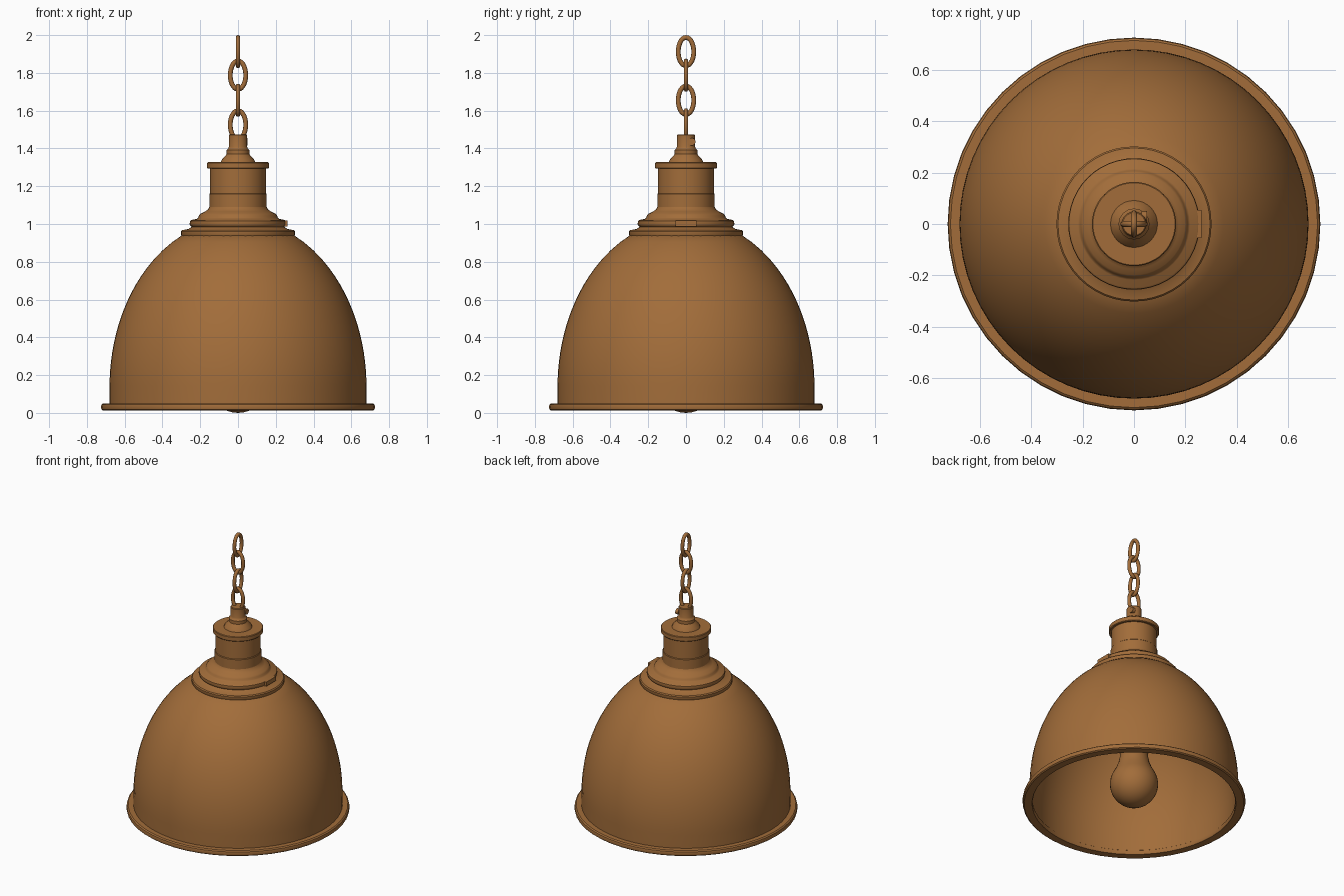
import bpy, bmesh, math
from mathutils import Matrix, Vector

if "Cube" in bpy.data.objects:
    bpy.data.objects.remove(bpy.data.objects["Cube"])

bronze = bpy.data.materials.new("aged bronze")
bronze.diffuse_color = (0.36, 0.152, 0.042, 1)
bronze.use_nodes = True
bronze.node_tree.nodes["Principled BSDF"].inputs["Base Color"].default_value = bronze.diffuse_color


def finish(name, bm, angle=35):
    bmesh.ops.remove_doubles(bm, verts=bm.verts, dist=1e-5)
    bmesh.ops.recalc_face_normals(bm, faces=bm.faces)
    me = bpy.data.meshes.new(name)
    bm.to_mesh(me)
    bm.free()
    me.materials.append(bronze)
    ob = bpy.data.objects.new(name, me)
    bpy.context.collection.objects.link(ob)
    bpy.ops.object.select_all(action='DESELECT')
    ob.select_set(True)
    bpy.context.view_layer.objects.active = ob
    bpy.ops.object.shade_smooth_by_angle(angle=math.radians(angle))
    return ob


def lathe(name, profile, steps=48, closed=False):
    """Spin (radius, z) points around the z axis."""
    bm = bmesh.new()
    vs = [bm.verts.new((r, 0, z)) for r, z in profile]
    pairs = list(zip(vs, vs[1:])) + ([(vs[-1], vs[0])] if closed else [])
    edges = [bm.edges.new(p) for p in pairs]
    bmesh.ops.spin(bm, geom=vs + edges, cent=(0, 0, 0), axis=(0, 0, 1),
                   angle=math.tau, steps=steps, use_duplicate=False)
    return finish(name, bm)


def chain_link(name, z, in_yz, tube=0.0125, half_w=0.041, half_h=0.075, n=28, m=10):
    """Oval ring standing upright in the xz or yz plane."""
    bm = bmesh.new()
    rings = []
    for i in range(n):
        a = math.tau * i / n
        c = Vector((half_w * math.cos(a), 0, half_h * math.sin(a)))
        out = Vector((math.cos(a) / half_w, 0, math.sin(a) / half_h)).normalized()
        rings.append([bm.verts.new(c + tube * (out * math.cos(b) + Vector((0, math.sin(b), 0))))
                      for b in (math.tau * j / m for j in range(m))])
    for i in range(n):
        for j in range(m):
            r, s, k = rings[i], rings[(i + 1) % n], (j + 1) % m
            bm.faces.new((r[j], s[j], s[k], r[k]))
    mat = Matrix.Translation((0, 0, z))
    if in_yz:
        mat = mat @ Matrix.Rotation(math.pi / 2, 4, 'Z')
    bm.transform(mat)
    return finish(name, bm, 60)


def screw(name, centre, radius, depth):
    """Short cylinder lying along x."""
    bm = bmesh.new()
    bmesh.ops.create_cone(bm, cap_ends=True, segments=20, radius1=radius, radius2=radius,
                          depth=depth, matrix=Matrix.Translation(centre) @
                          Matrix.Rotation(math.pi / 2, 4, 'Y'))
    return finish(name, bm)


# Domed shade: thin shell with an outer and an inner wall
def dome(r, h, top):
    arc = [(0.14 + (top - 0.14) * i / 18) for i in range(19)]
    return [(r, 0.03)] + [(r * math.sqrt(1 - ((z - 0.14) / h) ** 2), z) for z in arc]


outer, inner = dome(0.68, 0.89, 0.95), dome(0.664, 0.875, 0.935)
lathe("shade", outer + [(0, 0.95), (0, 0.935)] + inner[::-1], 64, closed=True)

# Rolled rim around the shade opening
lathe("shade_rim", [(0.664, 0.012), (0.715, 0.012), (0.723, 0.018), (0.726, 0.031),
                    (0.723, 0.044), (0.715, 0.051), (0.675, 0.051), (0.66, 0.04),
                    (0.66, 0.018)], 48, closed=True)

# Stepped collar on top of the shade
lathe("collar", [(0, 0.935), (0.298, 0.935), (0.302, 0.942), (0.302, 0.96), (0.296, 0.967),
                 (0.262, 0.974), (0.245, 0.985), (0.252, 0.99), (0.256, 1.0), (0.254, 1.015),
                 (0.247, 1.021), (0.218, 1.027), (0.21, 1.034), (0.207, 1.045),
                 (0.198, 1.055), (0.175, 1.066), (0.158, 1.078), (0.152, 1.09), (0, 1.09)])

# Socket housing with a fine seam and a flanged lid
lathe("socket_housing", [(0, 1.08), (0.152, 1.08), (0.152, 1.158), (0.148, 1.162),
                         (0.148, 1.295), (0, 1.295)])
lathe("housing_lid", [(0, 1.293), (0.16, 1.293), (0.164, 1.297), (0.164, 1.323),
                      (0.16, 1.327), (0, 1.327)])

# Tapered cap that holds the chain
lathe("chain_cap", [(0, 1.32), (0.092, 1.326), (0.086, 1.34), (0.066, 1.362), (0.06, 1.37),
                    (0.06, 1.392), (0.052, 1.4), (0.048, 1.41), (0.048, 1.47),
                    (0.044, 1.475), (0, 1.475)], 32)

# Small screws on the +x side
screw("cap_screw", (0.04, 0.03, 1.435), 0.02, 0.022)
bm = bmesh.new()
bmesh.ops.create_cube(bm, size=1, matrix=Matrix.Translation((0.25, 0, 1.003)) @
                      Matrix.Diagonal((0.026, 0.11, 0.03, 1)))
finish("collar_catch", bm)

# Chain of alternating links
for i, z in enumerate((1.525, 1.655, 1.788, 1.9125)):
    chain_link(f"chain_link_{i + 1}", z, i % 2 == 1)

# Pear-shaped bulb and its socket inside the shade
R, cz = 0.157, 0.157
ball = [(R * math.sin(a), cz - R * math.cos(a)) for a in
        (math.radians(d) for d in range(0, 121, 10))]
lathe("bulb", ball + [(0.118, 0.27), (0.102, 0.31), (0.092, 0.36), (0.088, 0.42), (0, 0.42)], 32)
lathe("bulb_socket", [(0, 0.41), (0.1, 0.41), (0.105, 0.42), (0.105, 0.62), (0.12, 0.64),
                      (0.12, 0.94), (0, 0.94)], 32)
